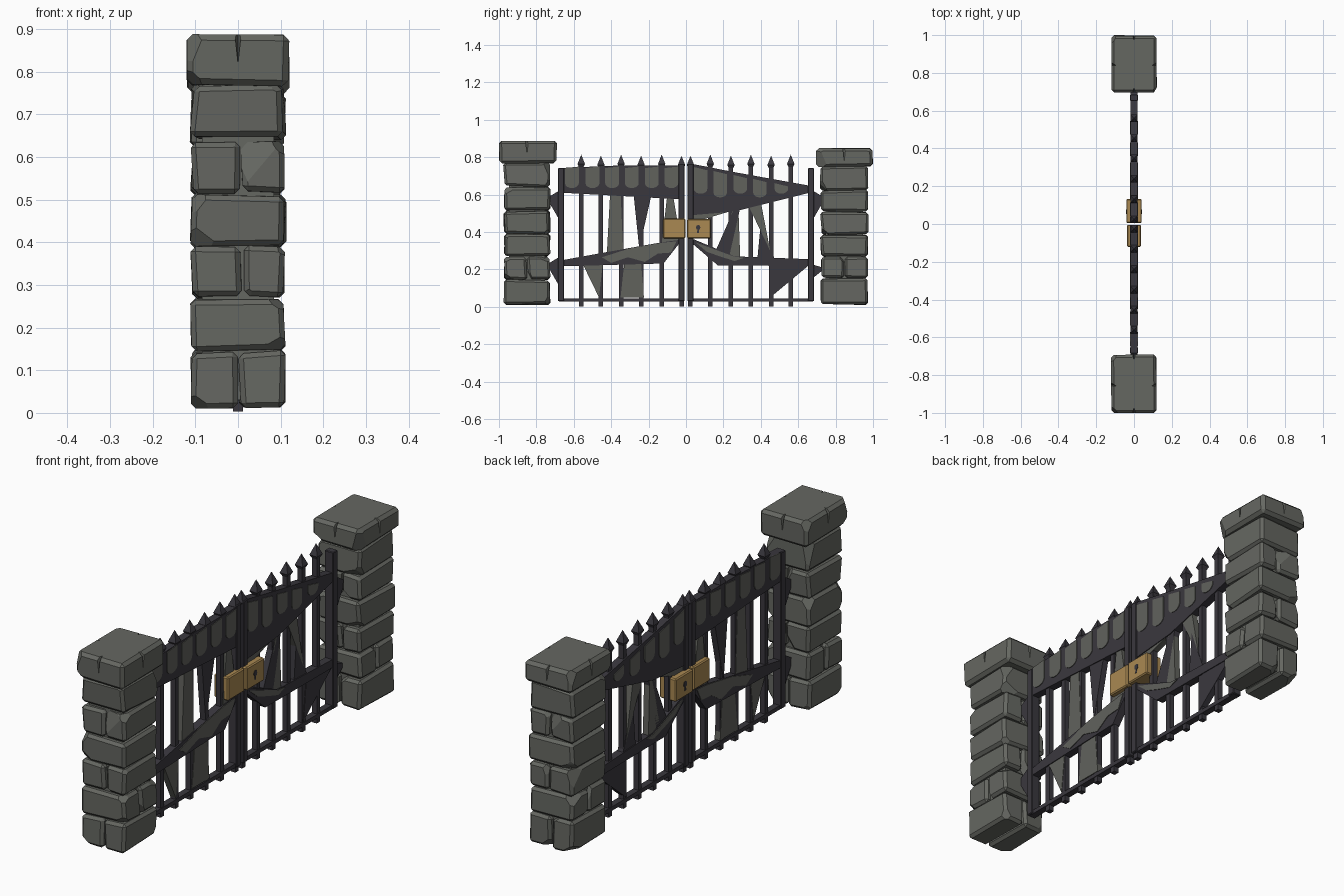
import bpy, bmesh, math, random
from mathutils import Vector, Matrix

random.seed(7)
cube = bpy.data.objects.get("Cube")
if cube:
    bpy.data.objects.remove(cube, do_unlink=True)


def material(name, rgb):
    m = bpy.data.materials.new(name)
    m.use_nodes = True
    m.diffuse_color = (*rgb, 1)
    m.node_tree.nodes["Principled BSDF"].inputs["Base Color"].default_value = (*rgb, 1)
    return m


STONE = material("grey stone", (0.13, 0.135, 0.12))
IRON = material("dark iron", (0.042, 0.039, 0.048))
WORN = material("worn grey iron", (0.12, 0.122, 0.108))
BRASS = material("dull brass", (0.40, 0.25, 0.085))


def finish(name, bm, mat):
    bmesh.ops.recalc_face_normals(bm, faces=bm.faces)
    me = bpy.data.meshes.new(name)
    bm.to_mesh(me)
    bm.free()
    me.materials.append(mat)
    ob = bpy.data.objects.new(name, me)
    bpy.context.collection.objects.link(ob)
    return ob


def box_mesh(lo, hi):
    bm = bmesh.new()
    bmesh.ops.create_cube(bm, size=1)
    lo, hi = Vector(lo), Vector(hi)
    for v in bm.verts:
        v.co = (lo + hi) / 2 + v.co * (hi - lo)
    return bm


def box(name, lo, hi, mat, bevel=0.0):
    bm = box_mesh(lo, hi)
    if bevel:
        bmesh.ops.bevel(bm, geom=bm.edges[:], offset=bevel, segments=1, affect='EDGES')
    return finish(name, bm, mat)


def plate(name, pts, half, mat, x=0.0):
    """Extrude a (y, z) outline along x."""
    bm = bmesh.new()
    face = bm.faces.new([bm.verts.new((x - half, y, z)) for y, z in pts])
    out = bmesh.ops.extrude_face_region(bm, geom=[face])
    bmesh.ops.translate(bm, vec=(2 * half, 0, 0),
                        verts=[g for g in out["geom"] if isinstance(g, bmesh.types.BMVert)])
    bmesh.ops.triangulate(bm, faces=[f for f in bm.faces if len(f.verts) > 4])
    return finish(name, bm, mat)


def stone(name, lo, hi, jitter=0.005, bevel=0.012, chips=4):
    """Rough block: jittered corners, bevelled edges and a few broken corners."""
    bm = box_mesh(lo, hi)
    for v in bm.verts:
        v.co += Vector([random.uniform(-jitter, jitter) for _ in range(3)])
    bmesh.ops.bevel(bm, geom=bm.edges[:], offset=bevel, segments=1, affect='EDGES')
    centre, size = (Vector(lo) + Vector(hi)) / 2, Vector(hi) - Vector(lo)
    for _ in range(chips):
        side = Vector([random.choice((-1, 1)) for _ in range(3)])
        corner = centre + side * size / 2
        normal = Vector([s * random.uniform(0.2, 1) for s in side]).normalized()
        cut = bmesh.ops.bisect_plane(bm, geom=bm.verts[:] + bm.edges[:] + bm.faces[:],
                                     plane_co=corner - normal * random.uniform(0.016, 0.03),
                                     plane_no=normal, clear_outer=True)
        edges = [g for g in cut["geom_cut"] if isinstance(g, bmesh.types.BMEdge)]
        if edges:
            bmesh.ops.holes_fill(bm, edges=bm.edges[:], sides=0)
    return finish(name, bm, STONE)


def notch(target, place, angle, width=0.035):
    """Cut a V-shaped crack in the upper edge of a cap."""
    bm = bmesh.new()
    bmesh.ops.create_cone(bm, cap_ends=True, segments=4, radius1=0.001, radius2=width / 2, depth=0.09)
    bmesh.ops.transform(bm, matrix=Matrix.Translation(place) @ Matrix.Rotation(angle, 4, 'Z')
                        @ Matrix.Diagonal((2.0, 0.6, 1, 1)), verts=bm.verts)
    cutter = finish("crack_cutter", bm, STONE)
    cutter.hide_render = True
    mod = target.modifiers.new("crack", 'BOOLEAN')
    mod.operation, mod.object, mod.solver = 'DIFFERENCE', cutter, 'EXACT'
    bpy.context.view_layer.objects.active = target
    bpy.ops.object.modifier_apply(modifier=mod.name)
    bpy.data.objects.remove(cutter, do_unlink=True)


# Stone pillars: six courses with alternating split direction, and a cap
def pillar(name, y0, y1, levels, cap):
    mid = (y0 + y1) / 2
    box(name + "_core", (-0.085, y0 + 0.025, 0.03), (0.085, y1 - 0.025, levels[-1]), STONE)
    for i, (a, b) in enumerate(zip(levels, levels[1:])):
        lo, hi = (-0.108, y0, a + 0.002), (0.108, y1, b - 0.002)
        label = f"{name}_course_{i + 1}"
        if i % 2 == 0:
            s = random.uniform(-0.005, 0.012)
            stone(label + "_a", lo, (s - 0.003, y1, hi[2]), chips=2)
            stone(label + "_b", (s + 0.003, y0, lo[2]), hi, chips=2)
        elif i == 1:
            stone(label + "_a", lo, (0.108, mid - 0.003, hi[2]), chips=2)
            stone(label + "_b", (-0.108, mid + 0.003, lo[2]), hi, chips=2)
        else:
            stone(label, lo, hi, jitter=0.007)
    (c0, c1), (z0, z1) = cap
    top = stone(name + "_cap", (-0.119, c0, z0), (0.119, c1, z1), 0.003, 0.014, 5)
    for x, y, turn in ((0, c0, math.pi / 2), (0.0, c1, math.pi / 2), (0.119, mid, 0.3), (-0.119, mid, -0.3)):
        notch(top, (x, y, z1 - 0.02), turn)


pillar("front_pillar", -0.972, -0.728, (0.012, 0.145, 0.27, 0.392, 0.515, 0.64, 0.772),
       ((-0.998, -0.692), (0.768, 0.886)))
pillar("back_pillar", 0.722, 0.97, (0.012, 0.155, 0.27, 0.385, 0.51, 0.625, 0.752),
       ((0.695, 0.998), (0.75, 0.848)))


# Gate bars with pointed tips
def bar(name, y, top, half=0.012):
    box(name, (-half, y - half, 0.003), (half, y + half, top - 0.055), IRON)
    bm = bmesh.new()
    for depth, r1, r2, z in ((0.02, 0.014, 0.028, top - 0.056), (0.05, 0.028, 0.0, top - 0.021)):
        bmesh.ops.create_cone(bm, cap_ends=True, segments=4, radius1=r1, radius2=r2, depth=depth,
                              matrix=Matrix.Translation((0, y, z)) @ Matrix.Rotation(math.pi / 4, 4, 'Z'))
    finish(name + "_tip", bm, IRON)


# Worn patch with a rounded lower end, laid on both faces of a band
def patch(name, y, width, top_l, top_r, low, half):
    r = width / 2
    pts = [(y - r, top_l), (y + r, top_r)]
    pts += [(y + r * math.cos(a), low + r * 0.7 - r * 0.7 * math.sin(a))
            for a in (math.pi * k / 8 for k in range(9))]
    for side, label in ((1, "left"), (-1, "right")):
        plate(f"{name}_{label}", pts, 0.002, WORN, side * (half + 0.001))


for sign, leaf in ((-1, "front_leaf"), (1, "back_leaf")):
    for i, y in enumerate((0.024, 0.13, 0.24, 0.347, 0.455, 0.56)):
        bar(f"{leaf}_bar_{i + 1}", sign * y, 0.81 + 0.006 * (i % 2 - 1))
    # Frame posts, bottom rail and hinges
    for label, a, b, z in (("outer_post", 0.652, 0.685, 0.742), ("centre_post", 0.007, 0.04, 0.765)):
        ya, yb = sorted((sign * a, sign * b))
        box(f"{leaf}_{label}", (-0.022, ya, 0.03), (0.022, yb, z), IRON, 0.003)
    ya, yb = sorted((sign * 0.01, sign * 0.68))
    box(f"{leaf}_bottom_rail", (-0.015, ya, 0.028), (0.015, yb, 0.046), IRON)
    for i, z in enumerate((0.545, 0.19)):
        h = 0.075 if i == 0 or sign < 0 else 0.035
        plate(f"{leaf}_hinge_{i + 1}", [(sign * 0.68, z - h), (sign * 0.73, z + h * 0.15),
                                        (sign * 0.73, z + h * 0.6), (sign * 0.68, z + h)], 0.018, IRON)

# Top and middle bands
H = 0.018
plate("front_leaf_top_band", [(-0.66, 0.61), (-0.03, 0.575), (-0.03, 0.757), (-0.33, 0.757), (-0.66, 0.743)], H, IRON)
plate("back_leaf_top_band", [(0.03, 0.49), (0.26, 0.51), (0.66, 0.61), (0.66, 0.648), (0.26, 0.72), (0.03, 0.765)], H, IRON)
plate("front_leaf_middle_band", [(-0.66, 0.217), (-0.12, 0.232), (-0.02, 0.36), (-0.13, 0.345), (-0.3, 0.315), (-0.66, 0.25)], H, IRON)
plate("back_leaf_middle_band", [(0.02, 0.35), (0.17, 0.222), (0.66, 0.218), (0.66, 0.255), (0.26, 0.27), (0.02, 0.37)], H, IRON)

# Worn patches on the bands
for i, y in enumerate((-0.61, -0.5, -0.395, -0.29, -0.183, -0.078)):
    patch(f"front_top_patch_{i + 1}", y, 0.074, 0.742, 0.75, 0.635, H)
for i, y in enumerate((0.078, 0.183, 0.29, 0.395, 0.51)):
    top = 0.758 - 0.2 * y
    patch(f"back_top_patch_{i + 1}", y, 0.072, top + 0.005, top - 0.012, 0.605 - 0.02 * (i % 2), H)
for side, label in ((1, "left"), (-1, "right")):
    x = side * (H + 0.001)
    plate(f"front_middle_patch_{label}", [(-0.45, 0.265), (-0.4, 0.235), (-0.31, 0.265), (-0.22, 0.24),
          (-0.15, 0.285), (-0.08, 0.29), (-0.05, 0.35), (-0.13, 0.343), (-0.3, 0.313)], 0.002, WORN, x)
    plate(f"back_middle_patch_{label}", [(0.05, 0.345), (0.11, 0.295), (0.18, 0.27), (0.26, 0.245),
          (0.31, 0.262), (0.26, 0.268)], 0.002, WORN, x)

# Bent boards and broken shards: outline in (y, z)
shards = (
    ("front_board_tall", WORN, [(-0.425, 0.25), (-0.335, 0.27), (-0.35, 0.62), (-0.405, 0.62)]),
    ("front_board_low", WORN, [(-0.35, 0.05), (-0.225, 0.05), (-0.24, 0.235), (-0.33, 0.235)]),
    ("front_shard_low", WORN, [(-0.55, 0.225), (-0.445, 0.23), (-0.465, 0.05)]),
    ("front_shard_wedge", IRON, [(-0.25, 0.31), (-0.18, 0.62), (-0.28, 0.6)]),
    ("front_shard_lock", WORN, [(-0.13, 0.34), (-0.03, 0.36), (-0.07, 0.6), (-0.1, 0.6)]),
    ("back_shard_top", WORN, [(0.03, 0.5), (0.25, 0.515), (0.1, 0.47), (0.04, 0.45)]),
    ("back_shard_inner", IRON, [(0.15, 0.28), (0.23, 0.265), (0.29, 0.53), (0.26, 0.53)]),
    ("back_shard_middle", WORN, [(0.2, 0.26), (0.29, 0.26), (0.28, 0.53), (0.25, 0.53)]),
    ("back_shard_long", WORN, [(0.33, 0.55), (0.4, 0.56), (0.45, 0.3)]),
    ("back_shard_outer", IRON, [(0.38, 0.24), (0.48, 0.24), (0.4, 0.45)]),
    ("back_shard_low", IRON, [(0.47, 0.225), (0.66, 0.225), (0.45, 0.05)]),
)
for name, mat, pts in shards:
    plate(name, pts, 0.014, mat)

# Brass lock in two halves with a keyhole
box("lock_front_half", (-0.036, -0.122, 0.366), (0.036, -0.004, 0.472), BRASS, 0.005)
box("lock_back_half", (-0.041, 0.006, 0.366), (0.041, 0.132, 0.47), BRASS, 0.005)
for side, label in ((1, "left"), (-1, "right")):
    ring = [(0.065 + 0.012 * math.cos(math.pi * k / 4), 0.424 + 0.014 * math.sin(math.pi * k / 4)) for k in range(8)]
    plate(f"keyhole_{label}", ring, 0.002, IRON, side * 0.041)
    plate(f"keyhole_slot_{label}", [(0.058, 0.395), (0.07, 0.395), (0.068, 0.42), (0.062, 0.42)], 0.0018, IRON, side * 0.041)
